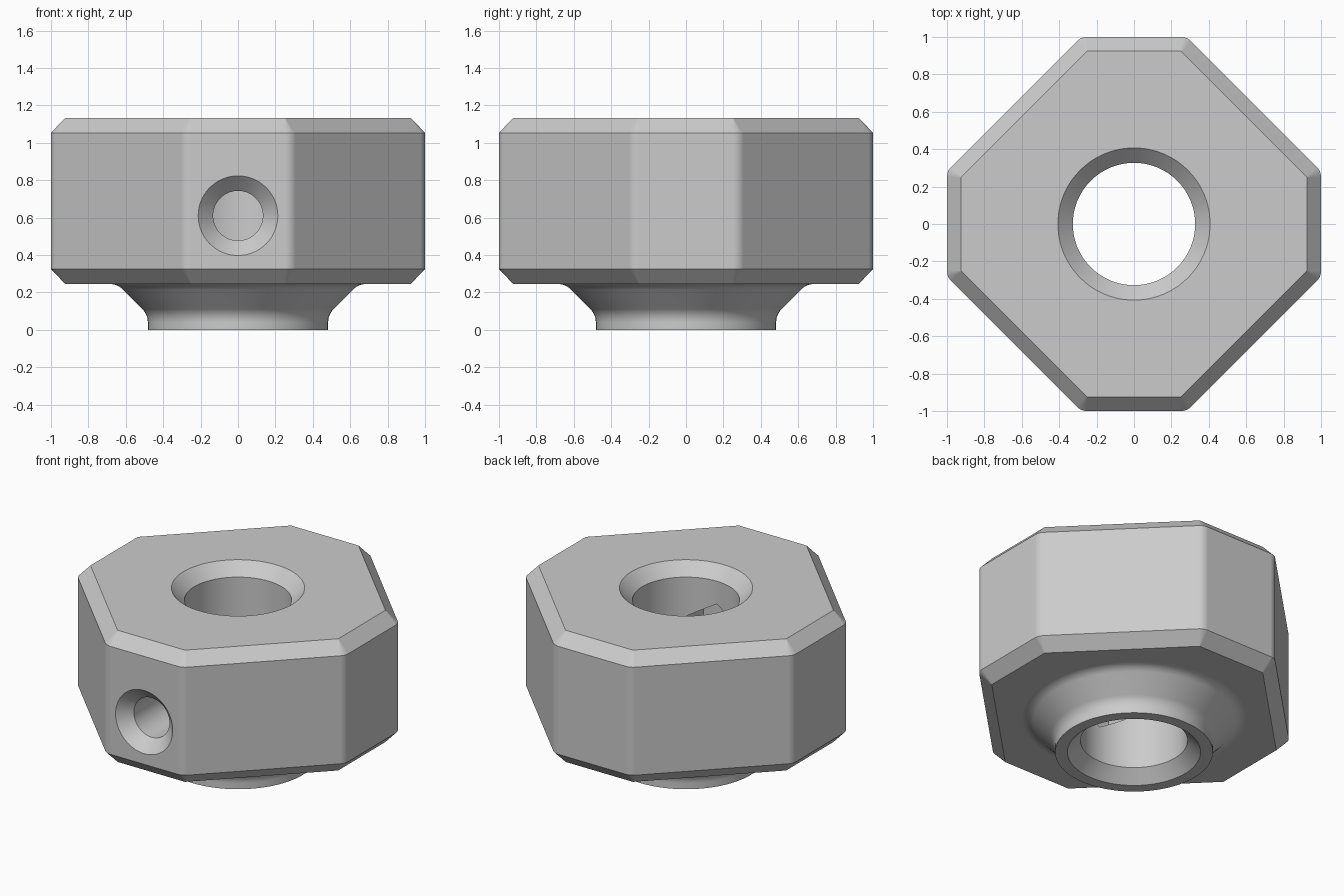
import bpy, bmesh, math
from mathutils import Matrix, Vector

if "Cube" in bpy.data.objects:
    bpy.data.objects.remove(bpy.data.objects["Cube"])

TOP, BOTTOM, CHAMFER = 1.133, 0.245, 0.08
BORE, SCREW, NUT = 0.327, 0.133, 0.288

steel = bpy.data.materials.new("grey_metal")
steel.use_nodes = True
steel.diffuse_color = (0.6, 0.6, 0.6, 1)
steel.node_tree.nodes["Principled BSDF"].inputs["Base Color"].default_value = steel.diffuse_color


def make_object(name, bm):
    bmesh.ops.recalc_face_normals(bm, faces=bm.faces)
    mesh = bpy.data.meshes.new(name)
    bm.to_mesh(mesh)
    bm.free()
    mesh.materials.append(steel)
    obj = bpy.data.objects.new(name, mesh)
    bpy.context.collection.objects.link(obj)
    return obj


def loft(name, rings, matrix=Matrix()):
    """Closed solid through rings of points, bottom to top."""
    bm = bmesh.new()
    rings = [[bm.verts.new(p) for p in ring] for ring in rings]
    for low, high in zip(rings, rings[1:]):
        for i in range(len(low)):
            j = (i + 1) % len(low)
            bm.faces.new((low[i], low[j], high[j], high[i]))
    bm.faces.new(rings[0])
    bm.faces.new(rings[-1])
    bm.transform(matrix)
    return make_object(name, bm)


def lathe(name, profile, steps=96, matrix=Matrix()):
    """Solid of revolution from (radius, height) points."""
    angles = [math.tau * i / steps for i in range(steps)]
    rings = [[(r * math.cos(a), r * math.sin(a), z) for a in angles] for r, z in profile]
    return loft(name, rings, matrix)


def arc(cx, cz, radius, start, end, steps=6):
    angles = [math.radians(start + (end - start) * i / steps) for i in range(steps + 1)]
    return [(cx + radius * math.cos(a), cz + radius * math.sin(a)) for a in angles]


def combine(target, tool, operation):
    mod = target.modifiers.new(operation.lower(), "BOOLEAN")
    mod.operation, mod.object, mod.solver = operation, tool, "EXACT"
    bpy.context.view_layer.objects.active = target
    bpy.ops.object.modifier_apply(modifier=mod.name)
    bpy.data.objects.remove(tool)


# Square body with cut corners: chamfered top and bottom, rounded vertical edges
flat, half_side, tiny = 1 - CHAMFER, 0.25, 0.004
corner_radius = math.hypot(flat, half_side)
corner_turn = math.atan2(half_side, flat)
levels = [(BOTTOM, tiny), (BOTTOM + CHAMFER, CHAMFER), (TOP - CHAMFER, CHAMFER), (TOP, tiny)]
rings = []
for z, offset in levels:
    ring = []
    for k in range(8):
        quarter = math.pi / 2 * ((k + 1) // 2)
        a = quarter + (corner_turn if k % 2 == 0 else -corner_turn)
        cx, cy = corner_radius * math.cos(a), corner_radius * math.sin(a)
        ring += [(x, y, z) for x, y in arc(cx, cy, offset, 45 * k, 45 * k + 45)]
    rings.append(ring)
body = loft("octagonal_hub", rings)

# Flared collar below the body
profile = [(0.482, 0)] + arc(0.582, 0.04, 0.1, 180, 135) + arc(0.687, 0.145, 0.1, 135, 90)
collar = lathe("collar", profile + [(0.687, 0.32)])
combine(body, collar, "UNION")

# Central bore, countersunk at both ends
over = 0.05
wide = BORE + CHAMFER + over
bore = lathe("bore_cutter", [(wide, -over), (BORE, CHAMFER), (BORE, TOP - CHAMFER), (wide, TOP + over)])
combine(body, bore, "DIFFERENCE")

# Countersunk screw hole in the front face, reaching the bore
to_front = Matrix.Translation(Vector((0, 0, 0.61))) @ Matrix.Rotation(math.pi / 2, 4, "X")
screw_hole = lathe("screw_hole_cutter",
                   [(SCREW, 0.05), (SCREW, 1 - CHAMFER), (SCREW + CHAMFER + over, 1 + over)],
                   64, to_front)
combine(body, screw_hole, "DIFFERENCE")

# Hexagonal nut pocket behind the screw hole, open to the bore
point_up = to_front @ Matrix.Rotation(math.pi / 6, 4, "Z")
nut_pocket = lathe("nut_pocket_cutter", [(NUT, 0.06), (NUT, 0.54)], 6, point_up)
combine(body, nut_pocket, "DIFFERENCE")

# Smooth curved areas, keep the chamfer edges crisp
bpy.ops.object.select_all(action="DESELECT")
body.select_set(True)
bpy.context.view_layer.objects.active = body
bpy.ops.object.shade_smooth_by_angle(angle=math.radians(30))
normals = body.modifiers.new("flat_face_normals", "WEIGHTED_NORMAL")
normals.keep_sharp = True
